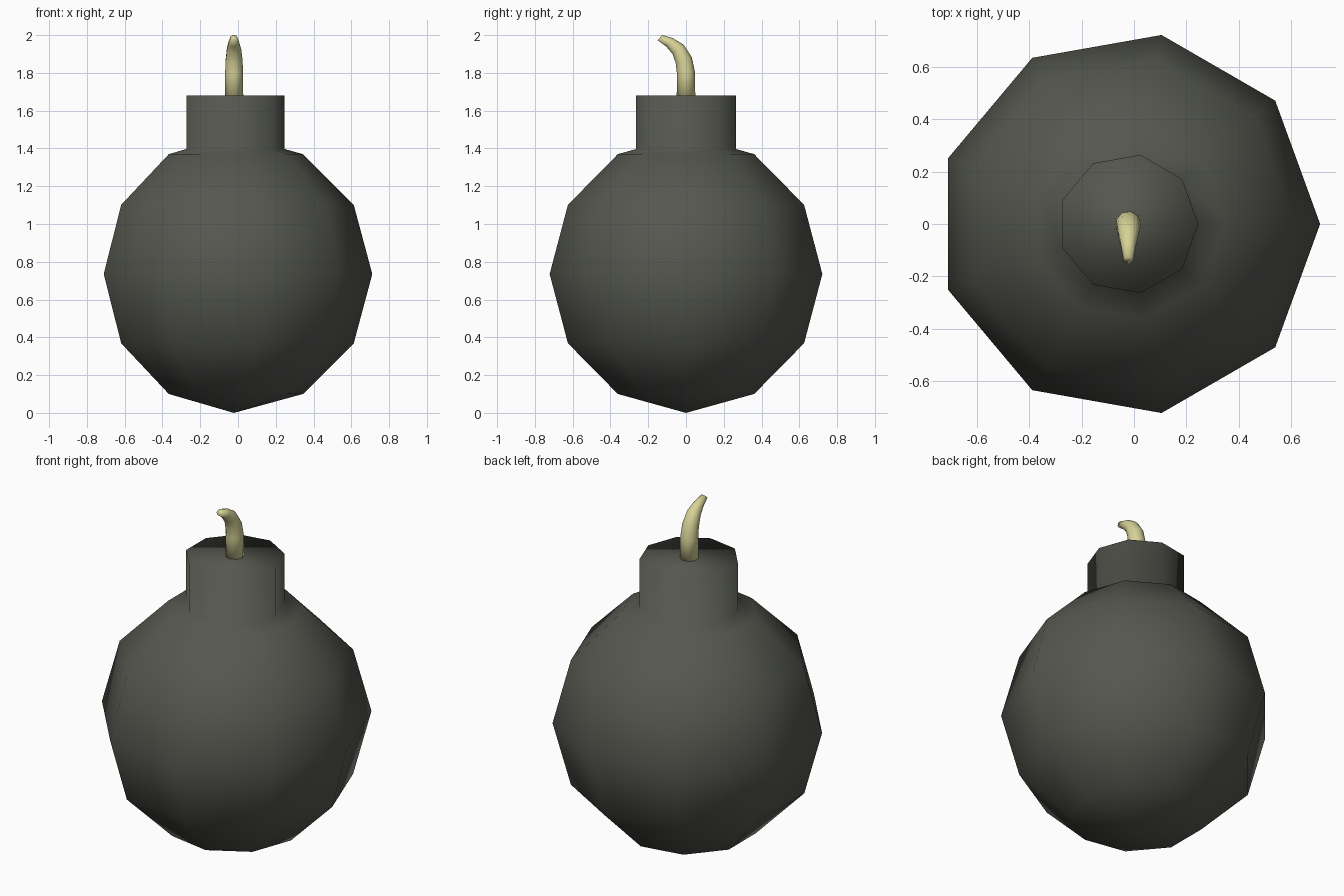
import bpy, bmesh, math
from mathutils import Vector

if "Cube" in bpy.data.objects:
    bpy.data.objects.remove(bpy.data.objects["Cube"])

SIDES = 9
CX = -0.022


def material(name, rgb):
    m = bpy.data.materials.new(name)
    m.diffuse_color = (*rgb, 1)
    m.use_nodes = True
    m.node_tree.nodes["Principled BSDF"].inputs["Base Color"].default_value = m.diffuse_color
    return m


def loft(name, sections, mat):
    """Skin 9-sided rings; each section is (y, z, radius, tilt). Radius 0 is a pole."""
    bm = bmesh.new()
    rings = []
    for y, z, r, tilt in sections:
        c = Vector((CX, y, z))
        u = Vector((1, 0, 0))
        v = Vector((0, math.cos(tilt), math.sin(tilt)))
        if r == 0:
            rings.append([bm.verts.new(c)])
            continue
        angles = [2 * math.pi * i / SIDES for i in range(SIDES)]
        rings.append([bm.verts.new(c + r * (u * math.cos(a) + v * math.sin(a))) for a in angles])
    for a, b in zip(rings, rings[1:]):
        for i in range(SIDES):
            j = (i + 1) % SIDES
            if len(a) == 1:
                bm.faces.new((a[0], b[j], b[i]))
            else:
                bm.faces.new((a[i], a[j], b[j], b[i]))
    for ring in (rings[0], rings[-1]):
        if len(ring) > 1:
            bm.faces.new(ring)
    bmesh.ops.recalc_face_normals(bm, faces=bm.faces)
    for f in bm.faces:
        f.smooth = True
    me = bpy.data.meshes.new(name)
    bm.to_mesh(me)
    bm.free()
    me.materials.append(mat)
    ob = bpy.data.objects.new(name, me)
    bpy.context.collection.objects.link(ob)
    return ob


# Round body with the neck extruded out of its top
R, MID = 0.733, 0.735
body = [(0, 0, 0, 0)]
for k in range(1, 6):
    t = math.pi * k / 6
    body.append((0, MID - R * math.cos(t), R * math.sin(t), 0))
body += [(0, 1.397, 0.268, 0), (0, 1.68, 0.268, 0)]
loft("bomb_body", body, material("dark_iron", (0.09, 0.095, 0.078)))

# Fuse: tapering tube that bends towards the front
fuse = [
    (0.0, 1.66, 0.05, 0.0),
    (0.0, 1.80, 0.049, 0.05),
    (-0.012, 1.868, 0.046, 0.35),
    (-0.042, 1.925, 0.039, 0.68),
    (-0.086, 1.961, 0.029, 0.88),
    (-0.138, 1.987, 0.019, 0.84),
]
loft("fuse", fuse, material("fuse_cord", (0.68, 0.65, 0.31)))
